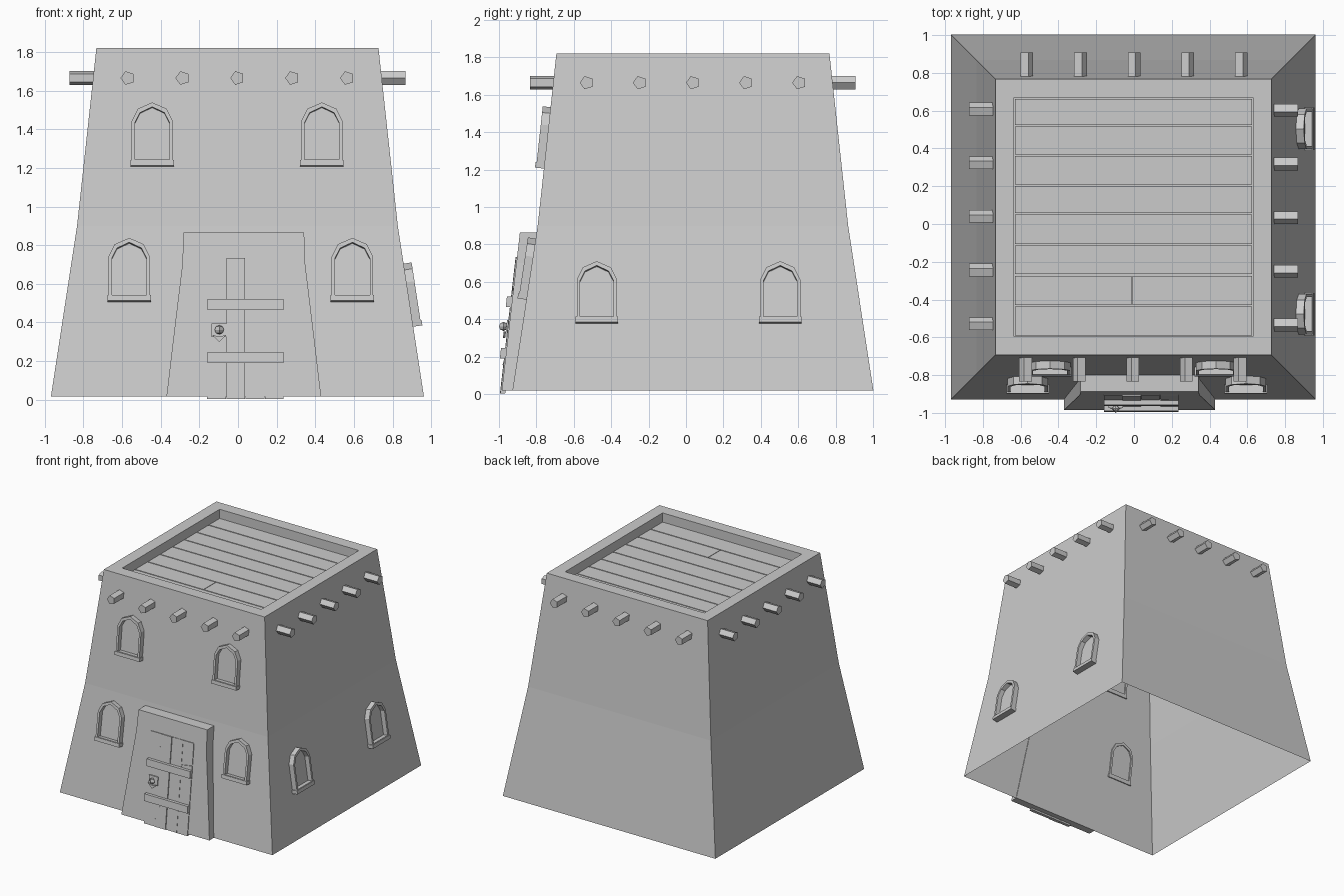
import bpy, bmesh, math
from mathutils import Matrix, Vector

if "Cube" in bpy.data.objects:
    bpy.data.objects.remove(bpy.data.objects["Cube"])

CX, CY = -0.003, 0.037                                   # tower axis
LEVELS = [(0.018, 0.965), (0.9, 0.83), (1.82, 0.73)]     # (height, half width)


def finish(name, bm, fix=True):
    if fix:
        bmesh.ops.recalc_face_normals(bm, faces=bm.faces)
    me = bpy.data.meshes.new(name)
    bm.to_mesh(me)
    bm.free()
    ob = bpy.data.objects.new(name, me)
    bpy.context.collection.objects.link(ob)
    return ob


def half_width(z):
    (z0, a), (z1, b) = LEVELS[:2] if z < 0.9 else LEVELS[1:]
    return a + (b - a) * (z - z0) / (z1 - z0)


def prism(name, pts, back, front):
    """Extrude an (x, z) outline between two depth functions y(z)."""
    bm = bmesh.new()
    rows = [[bm.verts.new((x, f(z), z)) for x, z in pts] for f in (back, front)]
    n = len(pts)
    for r in rows:
        bm.faces.new(r)
    for i in range(n):
        j = (i + 1) % n
        bm.faces.new((rows[0][i], rows[0][j], rows[1][j], rows[1][i]))
    return finish(name, bm)


def rect(x0, x1, z0, z1):
    return [(x0, z0), (x1, z0), (x1, z1), (x0, z1)]


# Tapered tower shell: open below, parapet rim and sunken roof on top
bm = bmesh.new()
loops = []
for z, h in LEVELS + [(1.82, 0.632), (1.735, 0.632)]:
    loops.append([bm.verts.new((CX + sx * h, CY + sy * h, z))
                  for sx, sy in ((-1, -1), (1, -1), (1, 1), (-1, 1))])
for lo, hi in zip(loops, loops[1:]):
    for i in range(4):
        j = (i + 1) % 4
        bm.faces.new((lo[i], lo[j], hi[j], hi[i]))
bm.faces.new(loops[-1])
finish("tower_walls", bm, fix=False)


# Roof boards, one of them split in two
def board(name, x0, x1, y0, y1):
    prism(name, rect(x0, x1, 1.73, 1.748), lambda z: y1, lambda z: y0)


edges = [-0.593, -0.434, -0.27, -0.11, 0.053, 0.206, 0.365, 0.52, 0.667]
X0, X1 = CX - 0.63, CX + 0.63
for i, (y0, y1) in enumerate(zip(edges, edges[1:])):
    cuts = [X0, -0.01, X1] if i == 1 else [X0, X1]
    for a, b in zip(cuts, cuts[1:]):
        board("roof_board", a + 0.002, b - 0.002, y0 + 0.004, y1 - 0.004)

# Five-sided roof beam ends on all four walls
for side in range(4):
    bm = bmesh.new()
    spin = Matrix.Translation((CX, CY, 0)) @ Matrix.Rotation(side * math.pi / 2, 4, 'Z')
    for k in range(-2, 3):
        rings = [[bm.verts.new(spin @ Vector((k * 0.284 - 0.037 * math.cos(t * math.tau / 5), y,
                                              1.665 + 0.037 * math.sin(t * math.tau / 5))))
                  for t in range(5)] for y in (-0.735, -0.87)]
        for r in rings:
            bm.faces.new(r)
        for i in range(5):
            j = (i + 1) % 5
            bm.faces.new((rings[0][i], rings[0][j], rings[1][j], rings[1][i]))
    finish("roof_beam_ends", bm)


# Arched windows lying on the sloped walls
def arch(w, base, spring, shoulder, top):
    right = [(w, base), (w, spring), (w * 0.7, shoulder)]
    return right + [(0, top)] + [(-u, v) for u, v in reversed(right)]


OUTER = arch(0.107, 0.0, 0.23, 0.295, 0.328)
INNER = arch(0.09, 0.03, 0.222, 0.275, 0.305)


def window(name, side, u, z):
    slope = (half_width(z + 0.3) - half_width(z)) / 0.3
    place = (Matrix.Translation((CX, CY, 0)) @ Matrix.Rotation(side * math.pi / 2, 4, 'Z')
             @ Matrix.Translation((u, -half_width(z), z))
             @ Matrix.Rotation(math.atan(slope), 4, 'X'))
    bm = bmesh.new()
    r = [[bm.verts.new((a, -d, b)) for a, b in p]
         for p, d in ((OUTER, -0.01), (OUTER, 0.042), (INNER, 0.042), (INNER, -0.01))]
    n = len(OUTER)
    for k in range(4):
        lo, hi = r[k], r[(k + 1) % 4]
        for i in range(n):
            j = (i + 1) % n
            bm.faces.new((lo[i], lo[j], hi[j], hi[i]))
    finish(name + "_frame", bm).matrix_world = place
    prism(name + "_sill", rect(-0.113, 0.113, -0.002, 0.027),
          lambda v: 0.01, lambda v: -0.048).matrix_world = place
    # pane just in front of the wall surface
    bm = bmesh.new()
    bm.faces.new([bm.verts.new((a, -0.004, b)) for a, b in reversed(INNER)])
    bmesh.ops.recalc_face_normals(bm, faces=bm.faces)
    bm.faces.ensure_lookup_table()
    bm.normal_update()
    if bm.faces[0].normal.y > 0:
        bm.faces[0].normal_flip()
    finish(name + "_pane", bm, fix=False).matrix_world = place


for x in (-0.441, 0.437):
    window("upper_window", 0, x, 1.208)
for x in (-0.56, 0.595):
    window("lower_window", 0, x, 0.507)
for y in (-0.477, 0.504):
    window("side_window", 1, y - CY, 0.38)


# Raised door surround with flared sides
def front(out):
    return lambda z: -0.985 + 0.1145 * (z - 0.018) - out


flare = [(0.4, 0.018), (0.357, 0.38), (0.318, 0.7), (0.312, 0.865)]
prism("door_surround", [(0.03 + w, z) for w, z in flare] + [(0.03 - w, z) for w, z in reversed(flare)],
      lambda z: CY - half_width(max(z, 0.018)) + 0.005, front(0))

# Door boards, the right-hand one broken
back = front(-0.02)
for a, b, o in ((-0.16, -0.062, 0.005), (-0.06, 0.036, 0.008), (0.039, 0.136, 0.004)):
    prism("door_board", rect(a, b, 0.004, 0.733), back, front(o))
prism("broken_board_lower", [(0.139, 0.004), (0.235, 0.004), (0.235, 0.555), (0.139, 0.54)],
      back, front(0.006))
prism("broken_board_upper", [(0.139, 0.55), (0.235, 0.565), (0.235, 0.733), (0.139, 0.733)],
      back, front(0.006))

# Cross bars
for z in (0.465, 0.19):
    prism("door_bar", rect(-0.158, 0.236, z, z + 0.056), front(0), front(0.03))

# Lock plate, faceted knob and hanging pull
prism("lock_plate", rect(-0.137, -0.057, 0.325, 0.395), front(0), front(0.015))
bpy.ops.mesh.primitive_uv_sphere_add(segments=4, ring_count=4, radius=0.024,
                                     location=(-0.097, -0.976, 0.362))
bpy.context.object.name = "door_knob"
prism("door_pull", [(-0.135, 0.336), (-0.097, 0.3), (-0.059, 0.336), (-0.097, 0.326)],
      front(0.014), front(0.026))
prism("keyhole", rect(-0.036, -0.024, 0.155, 0.17), front(0), front(0.011))
